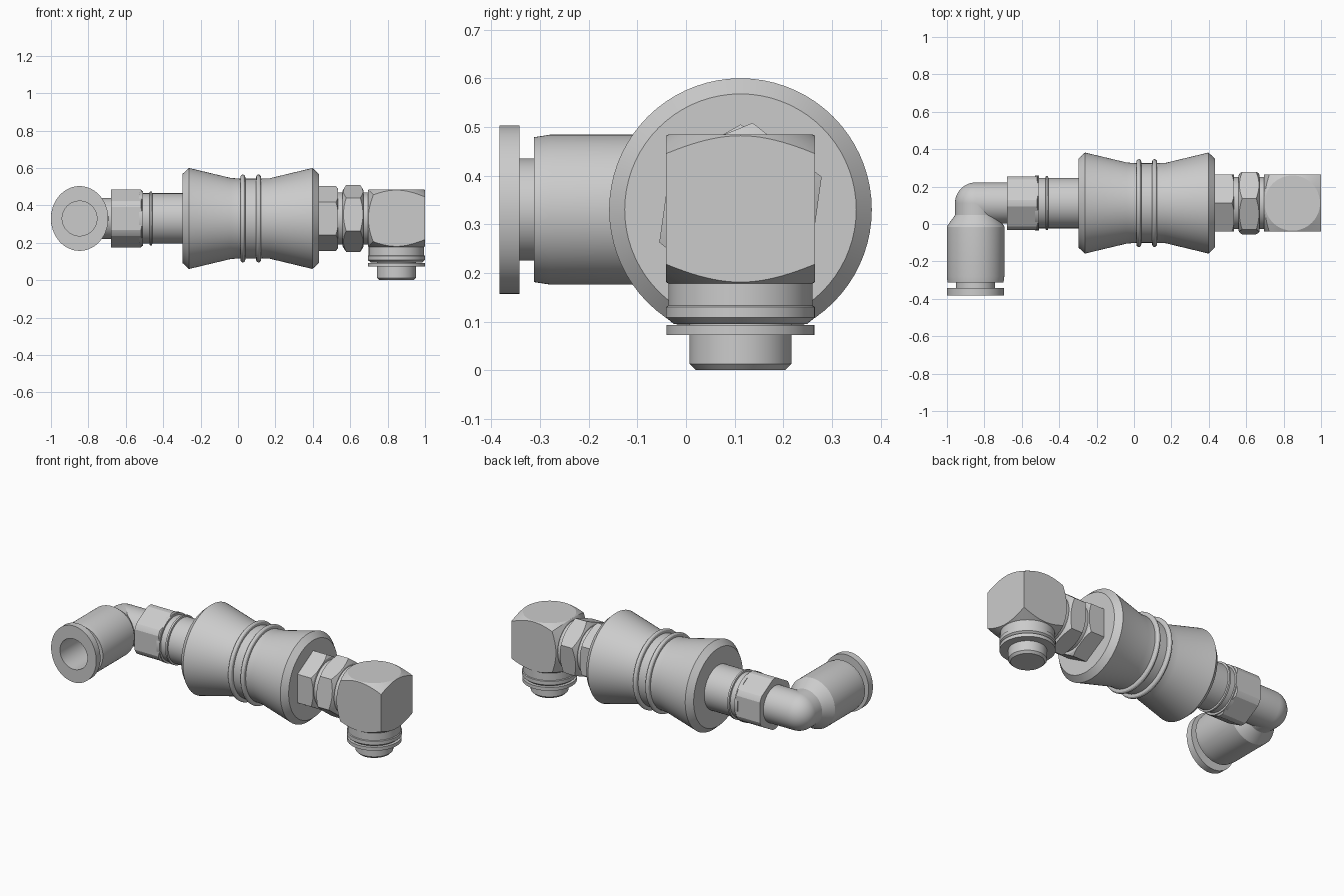
import bpy, bmesh
from math import radians, sin, cos, pi
from mathutils import Vector, Matrix

if "Cube" in bpy.data.objects:
    bpy.data.objects.remove(bpy.data.objects["Cube"])

CY, CZ = 0.112, 0.33       # main axis runs along x here
LX, RX = -0.847, 0.847     # centres of the left and right elbows

AXES = {'X': Vector((1, 0, 0)), 'Y': Vector((0, 1, 0)), 'Z': Vector((0, 0, 1))}
SIDE = {'X': Vector((0, 0, 1)), 'Y': Vector((1, 0, 0)), 'Z': Vector((1, 0, 0))}


def finish(name, bm):
    bmesh.ops.recalc_face_normals(bm, faces=bm.faces)
    mesh = bpy.data.meshes.new(name)
    bm.to_mesh(mesh)
    bm.free()
    ob = bpy.data.objects.new(name, mesh)
    bpy.context.collection.objects.link(ob)
    return ob


def smooth(ob):
    bpy.ops.object.select_all(action='DESELECT')
    ob.select_set(True)
    bpy.context.view_layer.objects.active = ob
    bpy.ops.object.shade_smooth_by_angle(angle=radians(22))
    return ob


def lathe(name, profile, axis='X', origin=(0, CY, CZ), steps=72, turn=0, shade=True):
    """Revolve (position along axis, radius) points about an axis."""
    a, s, o = AXES[axis], SIDE[axis], Vector(origin)
    s = Matrix.Rotation(radians(turn), 3, a) @ s
    bm = bmesh.new()
    vs = [bm.verts.new(o + a * p + s * r) for p, r in profile]
    es = [bm.edges.new(pair) for pair in zip(vs, vs[1:])]
    bmesh.ops.spin(bm, geom=vs + es, cent=o, axis=a, angle=2 * pi, steps=steps)
    bmesh.ops.remove_doubles(bm, verts=bm.verts, dist=1e-5)
    ob = finish(name, bm)
    return smooth(ob) if shade else ob


def intersect(ob, cutter):
    """Keep only what lies inside the cutter, then drop the cutter."""
    mod = ob.modifiers.new('clip', 'BOOLEAN')
    mod.operation, mod.solver, mod.object = 'INTERSECT', 'EXACT', cutter
    cutter.hide_render = True
    bpy.context.view_layer.objects.active = ob
    bpy.ops.object.modifier_apply(modifier=mod.name)
    bpy.data.objects.remove(cutter)


def hex_nut(name, x0, x1, corner, clip, left, right, turn=0):
    """Hexagonal nut; ends are chamfered down to radii left and right."""
    nut = lathe(name, [(x0, 0), (x0, corner), (x1, corner), (x1, 0)],
                steps=6, turn=turn, shade=False)
    k = 0.58
    cone = lathe('chamfer', [(x0 - .001, 0), (x0 - .001, left), (x0 + (clip - left) * k, clip),
                             (x1 - (clip - right) * k, clip), (x1 + .001, right),
                             (x1 + .001, 0)], shade=False)
    intersect(nut, cone)
    return smooth(nut)


# Flared main body with two rounded ridges
body = [(-.297, 0), (-.297, .238), (-.262, .27), (-.04, .217), (.008, .213)]
for c in (.026, .110):
    body += [(c - .013, .213)]
    body += [(c - .013 * cos(t * pi / 6), .222 + .013 * sin(t * pi / 6)) for t in range(7)]
    body += [(c + .013, .213)]
body += [(.17, .215), (.398, .27), (.432, .238), (.432, 0)]
lathe('main_body', body)

# Left shaft with a thin snap ring
lathe('left_shaft', [(-.53, 0), (-.53, .147), (-.508, .147), (-.508, .135), (-.473, .135),
                     (-.471, .145), (-.46, .145), (-.458, .135), (-.29, .135), (-.29, 0)])
hex_nut('left_hex_nut', -.68, -.512, .165, .156, .155, .143)

# Right nuts and necks
hex_nut('right_inner_hex', .43, .535, .175, .176, .175, .155)
lathe('right_neck', [(.52, 0), (.52, .14), (.70, .14), (.70, 0)])
hex_nut('right_outer_hex', .56, .672, .18, .181, .148, .148, turn=-8)

# Right elbow block, chamfered around the vertical and the main axes
bm = bmesh.new()
bmesh.ops.create_cube(bm, size=1, matrix=Matrix.Translation((RX, CY, .3315))
                      @ Matrix.Diagonal((.306, .306, .307, 1)))
block = finish('right_elbow_block', bm)
intersect(block, lathe('clip_z', [(.177, 0), (.177, .146), (.228, .234), (.435, .234),
                                  (.486, .146), (.486, 0)], 'Z', (RX, CY, 0), shade=False))
intersect(block, lathe('clip_x', [(.693, 0), (.693, .146), (.744, .234), (1.1, .234),
                                  (1.1, 0)], shade=False))
smooth(block)

# Threaded outlet under the block: collar, washer and stem
foot = (RX, CY, 0)
lathe('outlet_collar', [(.19, 0), (.19, .148), (.133, .148), (.130, .153), (.108, .153),
                        (.095, .137), (.095, 0)], 'Z', foot)
lathe('outlet_washer', [(.093, 0), (.093, .152), (.072, .152), (.072, 0)], 'Z', foot)
lathe('outlet_stem', [(.10, 0), (.10, .105), (.013, .105), (0, .092), (0, 0)], 'Z', foot)

# Left elbow: round-ended pipe meeting the push-in sleeve
R = .11
cap = [(LX - R * cos(t * pi / 24), R * sin(t * pi / 24)) for t in range(13)]
lathe('left_elbow_pipe', cap + [(-.67, R), (-.67, 0)])
side = (LX, 0, CZ)
lathe('push_in_sleeve', [(CY, 0), (CY, R), (.048, R), (.04, .115), (-.005, .148), (-.015, .154),
                         (-.28, .154), (-.312, .149), (-.312, .095), (-.14, .095),
                         (-.14, 0)], 'Y', side)

# Oval release ring with its bore
ring = lathe('release_ring', [(-.15, .093), (-.15, .105), (-.342, .105), (-.342, .173),
                              (-.383, .173), (-.383, .093), (-.15, .093)], 'Y', side)
for v in ring.data.vertices:
    if abs(v.co.y + .3625) < .03 and (v.co - Vector((LX, v.co.y, CZ))).length > .15:
        v.co.x = LX + (v.co.x - LX) * .885
